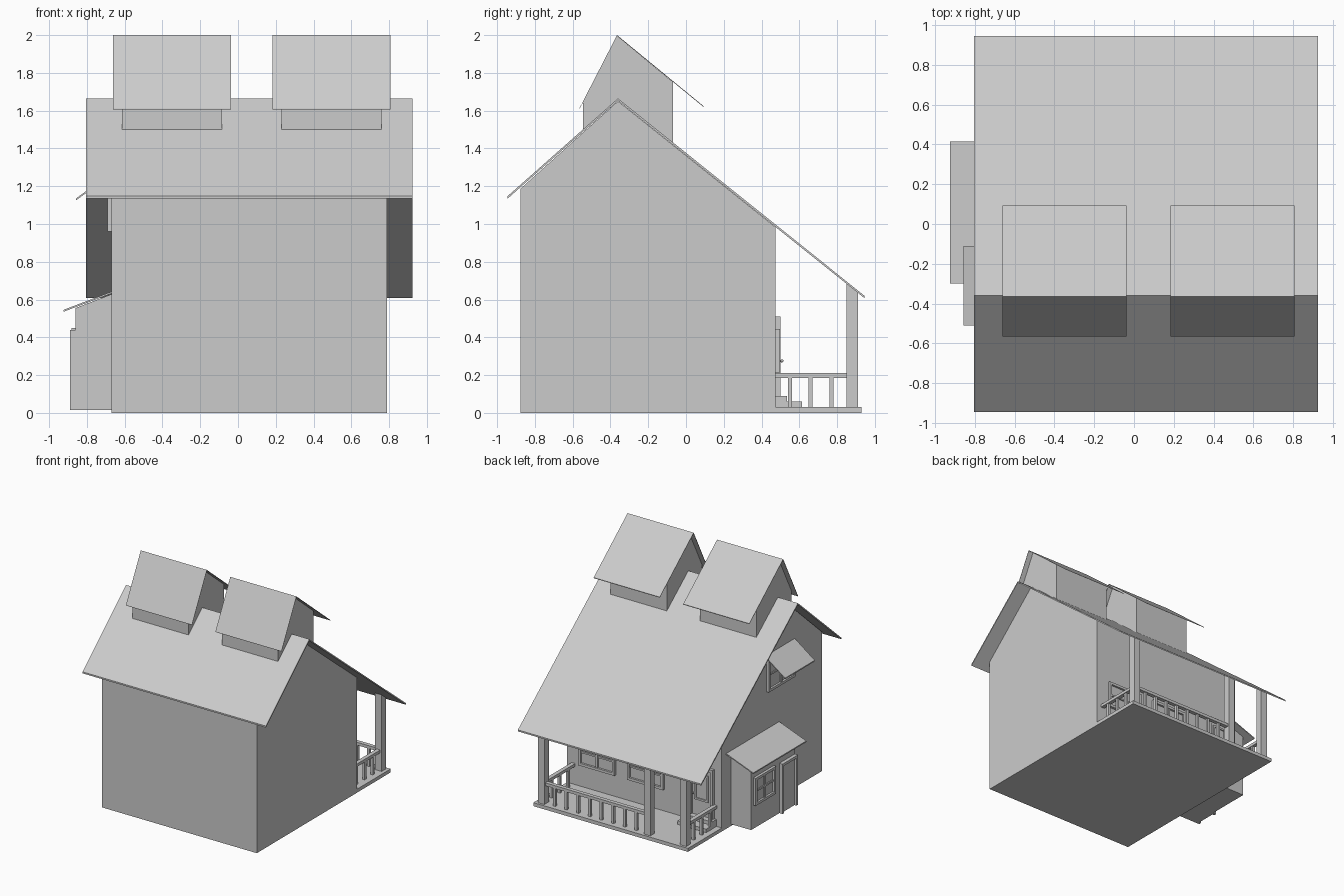
import bpy

if "Cube" in bpy.data.objects:
    bpy.data.objects.remove(bpy.data.objects["Cube"])


def mesh(name, verts, faces):
    me = bpy.data.meshes.new(name)
    me.from_pydata(verts, [], faces)
    ob = bpy.data.objects.new(name, me)
    bpy.context.collection.objects.link(ob)
    import bmesh
    bm = bmesh.new()
    bm.from_mesh(me)
    bmesh.ops.recalc_face_normals(bm, faces=bm.faces)
    bm.to_mesh(me)
    bm.free()
    return ob


def prism(name, profile, axis, a, b):
    """Extrude a 2D profile along x (profile = y,z) or y (profile = x,z)."""
    n = len(profile)
    put = (lambda p, t: (t, p[0], p[1])) if axis == 'x' else (lambda p, t: (p[0], t, p[1]))
    verts = [put(p, t) for t in (a, b) for p in profile]
    faces = [list(range(n)), list(range(2 * n - 1, n - 1, -1))]
    faces += [[i, (i + 1) % n, n + (i + 1) % n, n + i] for i in range(n)]
    return mesh(name, verts, faces)


def box(name, x0, x1, y0, y1, z0, z1):
    return prism(name, [(y0, z0), (y1, z0), (y1, z1), (y0, z1)], 'x', x0, x1)


def slab(name, line, t, axis, a, b):
    """Thin sheet following a line, with vertical thickness t below it."""
    return prism(name, line + [(p, z - t) for p, z in reversed(line)], axis, a, b)


def on_wall(name, wall, a0, a1, z0, z1, depth):
    """Panel standing out from a wall: 'porch' faces +y, a number is the x of a wall facing -x."""
    if wall == 'porch':
        return box(name, a0, a1, 0.47, 0.475 + depth, z0, z1)
    return box(name, wall - depth, wall + 0.005, a0, a1, z0, z1)


def frame(name, wall, a0, a1, z0, z1, w, d, sill=True):
    on_wall(name + "_side_a", wall, a0, a0 + w, z0, z1, d)
    on_wall(name + "_side_b", wall, a1 - w, a1, z0, z1, d)
    on_wall(name + "_head", wall, a0 + w, a1 - w, z1 - w, z1, d)
    if sill:
        on_wall(name + "_sill", wall, a0 + w, a1 - w, z0, z0 + w, d)


def window(name, wall, a0, a1, z0, z1):
    w, d = 0.022, 0.022
    frame(name + "_frame", wall, a0, a1, z0, z1, w, d)
    on_wall(name + "_glass", wall, a0 + w, a1 - w, z0 + w, z1 - w, 0.005)
    am, zm = (a0 + a1) / 2, (z0 + z1) / 2
    on_wall(name + "_upright", wall, am - 0.01, am + 0.01, z0 + w, z1 - w, 0.016)
    on_wall(name + "_crossbar", wall, a0 + w, a1 - w, zm - 0.007, zm + 0.007, 0.014)


# Main body and roof
prism("house_body", [(-0.875, 0), (0.475, 0), (0.475, 0.982), (-0.36, 1.65), (-0.875, 1.188)],
      'x', -0.67, 0.79)
slab("main_roof", [(-0.945, 1.147), (-0.36, 1.665), (0.945, 0.62)], 0.013, 'x', -0.805, 0.925)

# Two dormers
for side, x in (("left", -0.35), ("right", 0.495)):
    prism(side + "_dormer_walls",
          [(-0.545, 1.49), (-0.36, 1.655), (-0.07, 1.42), (-0.07, 1.752), (-0.365, 1.995), (-0.545, 1.645)],
          'x', x - 0.265, x + 0.265)
    slab(side + "_dormer_roof", [(-0.565, 1.611), (-0.365, 2.0), (0.092, 1.625)], 0.005,
         'x', x - 0.312, x + 0.312)

# Side lean-to with its roof, door and window
prism("lean_to_body", [(-0.86, 0.015), (-0.66, 0.015), (-0.66, 0.632), (-0.86, 0.555)], 'y', -0.24, 0.35)
slab("lean_to_roof", [(-0.925, 0.545), (-0.67, 0.642)], 0.01, 'y', -0.30, 0.415)
window("lean_to_window", -0.86, 0.045, 0.32, 0.215, 0.45)
frame("side_door_frame", -0.86, -0.24, -0.03, 0.015, 0.44, 0.022, 0.03, sill=False)
on_wall("side_door", -0.86, -0.218, -0.052, 0.015, 0.418, 0.012)

# Upper side window with awning
window("upper_window", -0.67, -0.49, -0.13, 0.96, 1.24)
slab("window_awning", [(-0.858, 1.135), (-0.665, 1.275)], 0.01, 'y', -0.51, -0.11)

# Porch windows and panelled door with knob
for i, x in enumerate((0.33, -0.13)):
    window(f"porch_window_{i + 1}", 'porch', x, x + 0.34, 0.215, 0.445)
frame("porch_door_frame", 'porch', -0.60, -0.38, 0.03, 0.51, 0.024, 0.025, sill=False)
on_wall("porch_door", 'porch', -0.576, -0.404, 0.03, 0.486, 0.012)
frame("door_pane_frame", 'porch', -0.555, -0.425, 0.22, 0.445, 0.016, 0.022)
bpy.ops.mesh.primitive_uv_sphere_add(segments=12, ring_count=8, radius=0.008, location=(-0.42, 0.508, 0.275))
bpy.context.object.name = "door_knob"
box("door_knob_stem", -0.423, -0.417, 0.485, 0.505, 0.272, 0.278)

# Porch deck and door steps
box("porch_deck", -0.67, 0.79, 0.475, 0.93, 0, 0.03)
box("upper_step", -0.62, -0.35, 0.475, 0.535, 0.03, 0.09)
box("lower_step", -0.62, -0.35, 0.535, 0.615, 0.03, 0.06)

# Posts up to the roof underside
for i, x in enumerate((0.73, -0.27, -0.61)):
    prism(f"porch_post_{i + 1}", [(0.85, 0.03), (0.91, 0.03), (0.91, 0.64), (0.85, 0.688)],
          'x', x - 0.03, x + 0.03)

# Railings and balusters
h = 0.011
box("back_rail", -0.24, 0.70, 0.863, 0.897, 0.185, 0.21)
for i in range(8):
    x = 0.62 - 0.11 * i
    box(f"back_baluster_{i + 1}", x - h, x + h, 0.88 - h, 0.88 + h, 0.03, 0.185)
for side, x in (("right", 0.73), ("left", -0.61)):
    box(side + "_rail", x - 0.017, x + 0.017, 0.475, 0.85, 0.185, 0.21)
    for i in range(3):
        y = 0.55 + 0.11 * i
        box(f"{side}_baluster_{i + 1}", x - h, x + h, y - h, y + h, 0.03, 0.185)
